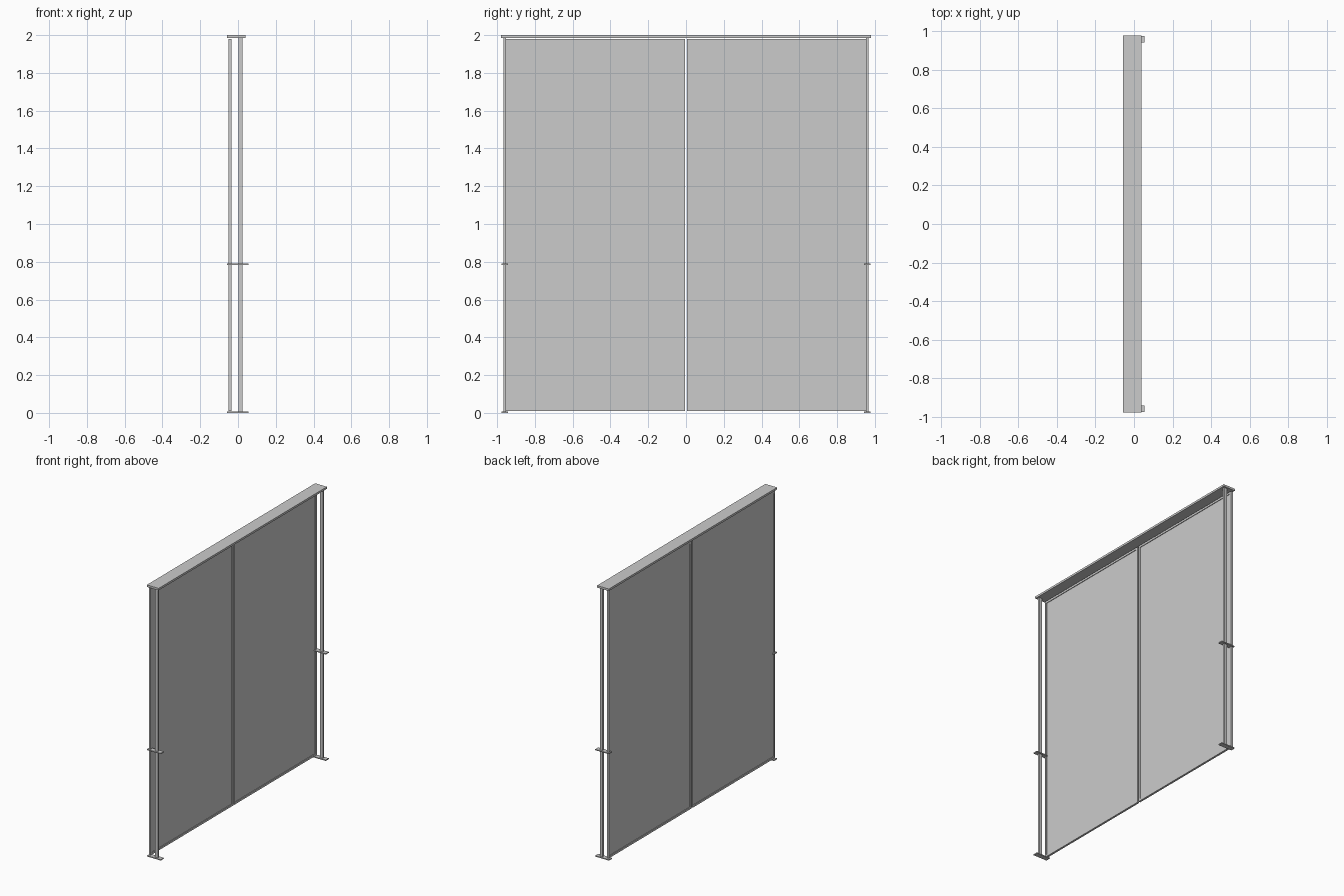
import bpy

cube = bpy.data.objects.get("Cube")
if cube:
    bpy.data.objects.remove(cube, do_unlink=True)

# Single brushed-metal grey
grey = bpy.data.materials.new("light_grey")
grey.use_nodes = True
colour = (0.6, 0.6, 0.6, 1)
grey.diffuse_color = colour
grey.node_tree.nodes["Principled BSDF"].inputs["Base Color"].default_value = colour


def box(name, xs, ys, zs):
    """Axis-aligned box given its low and high limits on each axis."""
    spans = [sorted(s) for s in (xs, ys, zs)]
    bpy.ops.mesh.primitive_cube_add(size=1, location=[(a + b) / 2 for a, b in spans])
    ob = bpy.context.object
    ob.name = name
    ob.scale = [b - a for a, b in spans]
    bpy.ops.object.transform_apply(location=False, rotation=False, scale=True)
    ob.data.materials.append(grey)
    return ob


FRAME_X = (-0.049, -0.034)
SHEET_X = (-0.044, -0.039)
BOTTOM, TOP, BAR = 0.011, 1.979, 0.015
INNER, OUTER = 0.006, 0.967

# Head cover along the top
box("top_cover", (-0.057, 0.039), (-0.979, 0.979), (1.985, 2.0))

for side, s in (("front", -1), ("back", 1)):
    # Framed sheet panel
    box(side + "_panel_sheet", SHEET_X, (s * (INNER + BAR), s * (OUTER - BAR)),
        (BOTTOM + BAR, TOP - BAR))
    box(side + "_frame_inner_stile", FRAME_X, (s * INNER, s * (INNER + BAR)), (BOTTOM, TOP))
    box(side + "_frame_outer_stile", FRAME_X, (s * (OUTER - BAR), s * OUTER), (BOTTOM, TOP))
    for rail, z in (("bottom", BOTTOM), ("top", TOP - BAR)):
        box(f"{side}_frame_{rail}_rail", FRAME_X,
            (s * (INNER + BAR), s * (OUTER - BAR)), (z, z + BAR))

    # Guide post beside the panel
    box(side + "_guide_post", (0.003, 0.024), (s * 0.952, s * OUTER), (0.006, 1.985))

    # Flat brackets tying post and panel together
    for level, z in (("foot", 0), ("middle", 0.783)):
        box(f"{side}_{level}_bracket", (-0.057, 0.055), (s * 0.942, s * 0.977), (z, z + 0.007))
